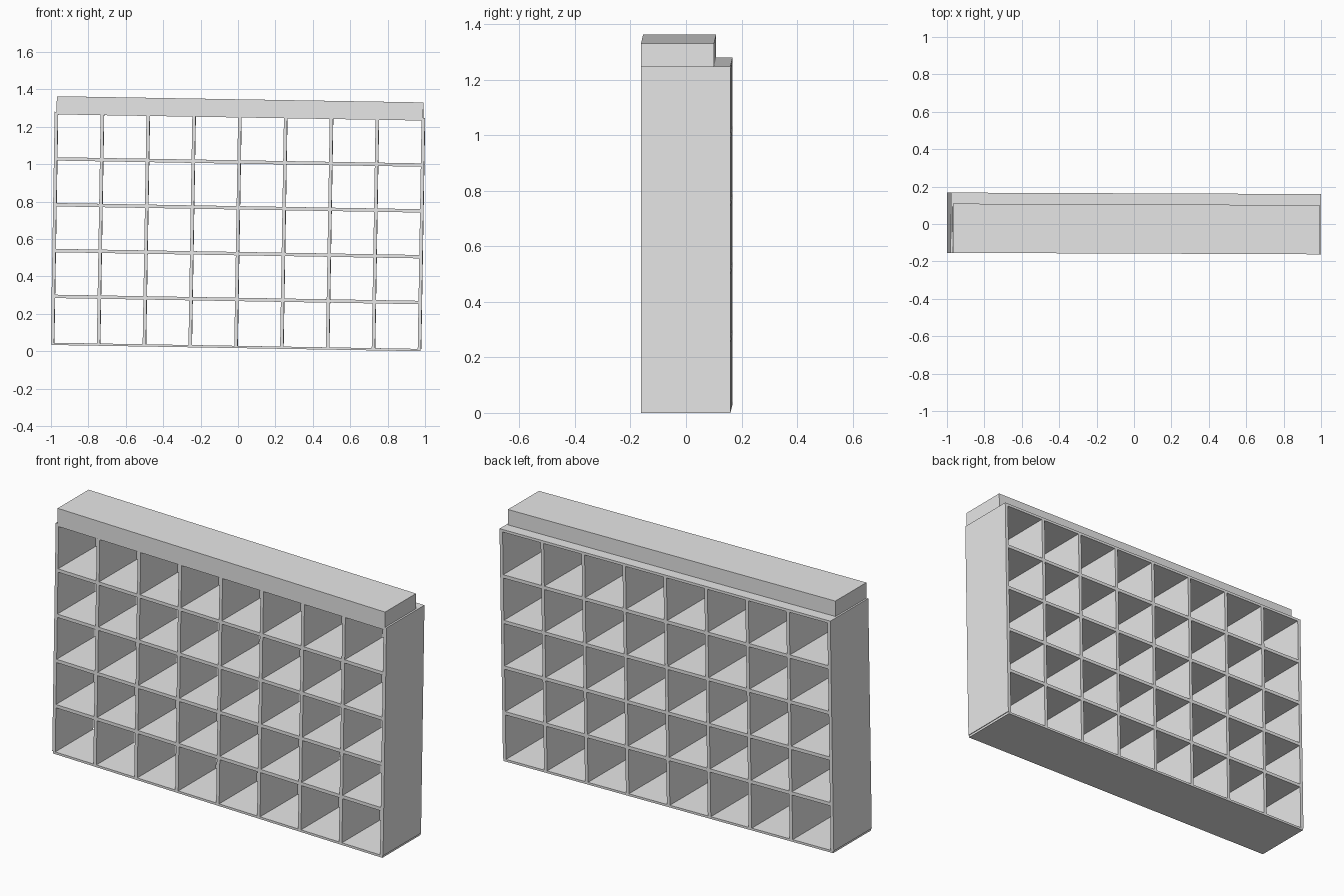
import bpy
import bmesh
from mathutils import Matrix, Vector

cube = bpy.data.objects.get("Cube")
if cube:
    bpy.data.objects.remove(cube, do_unlink=True)

# Single plain grey
grey = bpy.data.materials.new("plain_grey")
grey.use_nodes = True
GREY = (0.8, 0.8, 0.8, 1)
grey.diffuse_color = GREY
grey.node_tree.nodes["Principled BSDF"].inputs["Base Color"].default_value = GREY

# Main sizes
HALF_W, HALF_D = 0.99, 0.161
HEIGHT = 1.247
BOARD = 0.018
PITCH = 0.245
COLUMNS, ROWS = 8, 5
INNER = HALF_W - BOARD

# The whole rack leans and turns very slightly
LEAN = (Matrix.Translation((-0.0105, 0.003, 0.0167))
        @ Matrix.Rotation(-0.004, 4, 'Z')
        @ Matrix.Rotation(0.0168, 4, 'Y'))


def boards(name, boxes):
    """One object made of boxes, each given by its low and high corner."""
    bm = bmesh.new()
    for low, high in boxes:
        low, high = Vector(low), Vector(high)
        size = Matrix.Diagonal((*(high - low), 1))
        bmesh.ops.create_cube(bm, size=1, matrix=Matrix.Translation((low + high) / 2) @ size)
    mesh = bpy.data.meshes.new(name)
    bm.to_mesh(mesh)
    bm.free()
    mesh.materials.append(grey)
    obj = bpy.data.objects.new(name, mesh)
    bpy.context.collection.objects.link(obj)
    obj.matrix_world = LEAN
    return obj


# Outer frame
FOOT = 0.012
boards("bottom_board", [((-HALF_W + 0.004, -HALF_D, 0), (HALF_W - 0.004, HALF_D, FOOT))])
boards("left_side", [((INNER, -HALF_D, FOOT), (HALF_W, HALF_D, HEIGHT))])
boards("right_side", [((-HALF_W, -HALF_D, FOOT), (-INNER, HALF_D, HEIGHT))])
boards("top_board", [((-INNER, -HALF_D, HEIGHT - 0.014), (INNER, HALF_D, HEIGHT))])

# Shelves
shelf_z = [0.26 + PITCH * i for i in range(ROWS - 1)]
for i, z in enumerate(shelf_z):
    boards(f"shelf_{i + 1}", [((-INNER, -HALF_D, z - BOARD / 2), (INNER, HALF_D, z + BOARD / 2))])

# Upright dividers, cut to fit between the shelves
floors = [FOOT] + [z + BOARD / 2 for z in shelf_z]
ceilings = [z - BOARD / 2 for z in shelf_z] + [HEIGHT - 0.014]
for c in range(1, COLUMNS):
    x = (c - COLUMNS / 2) * PITCH
    boards(f"divider_{c}", [((x - BOARD / 2, -HALF_D, lo), (x + BOARD / 2, HALF_D, hi))
                            for lo, hi in zip(floors, ceilings)])

# Header box, flush with the front and set back from the rear
boards("header_box", [((-0.98, -HALF_D, HEIGHT), (0.98, 0.102, 1.33))])
